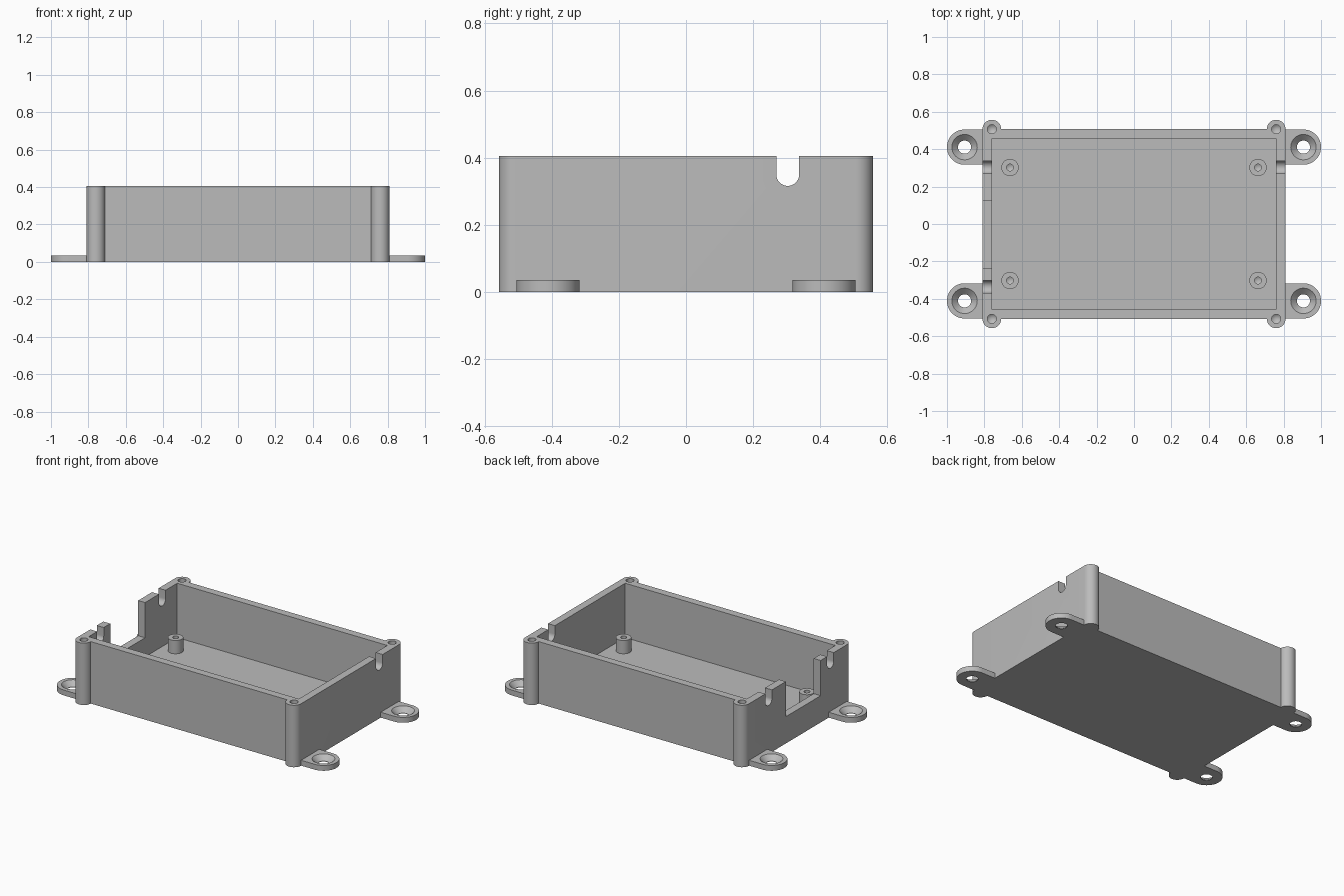
import bpy, bmesh
from math import sin, cos, pi, radians
from mathutils import Vector

if "Cube" in bpy.data.objects:
    bpy.data.objects.remove(bpy.data.objects["Cube"], do_unlink=True)

grey = bpy.data.materials.new("plain grey")
grey.use_nodes = True
grey.diffuse_color = (0.5, 0.5, 0.5, 1)
grey.node_tree.nodes["Principled BSDF"].inputs["Base Color"].default_value = (0.5, 0.5, 0.5, 1)

SIDES = [(sx, sy) for sx in (1, -1) for sy in (1, -1)]
LENGTH, WIDTH, HEIGHT = 0.81, 0.507, 0.405   # half length, half width, full height
WALL, TAB = 0.05, 0.035


def arc(cx, cy, r, start, end, steps=20):
    """Points of a circular arc, angles in degrees."""
    angles = [radians(start + (end - start) * i / steps) for i in range(steps + 1)]
    return [(cx + r * cos(a), cy + r * sin(a)) for a in angles]


def prism(bm, points, direction):
    """Close a flat outline and extrude it."""
    face = bm.faces.new([bm.verts.new(p) for p in points])
    result = bmesh.ops.extrude_face_region(bm, geom=[face], use_keep_orig=True)
    moved = [g for g in result["geom"] if isinstance(g, bmesh.types.BMVert)]
    bmesh.ops.translate(bm, verts=moved, vec=Vector(direction))


def box(bm, x0, x1, y0, y1, z0, z1):
    prism(bm, [(x0, y0, z0), (x1, y0, z0), (x1, y1, z0), (x0, y1, z0)], (0, 0, z1 - z0))


def lathe(bm, profile, x, y, sides=40):
    """Solid of revolution from (radius, height) pairs, capped at both ends."""
    rings = []
    for r, z in profile:
        count = 1 if r == 0 else sides
        rings.append([bm.verts.new((x + r * cos(2 * pi * i / sides),
                                    y + r * sin(2 * pi * i / sides), z)) for i in range(count)])
    for a, b in zip(rings, rings[1:]):
        for i in range(sides):
            corners = [a[i % len(a)], a[(i + 1) % len(a)], b[(i + 1) % len(b)], b[i % len(b)]]
            bm.faces.new(list(dict.fromkeys(corners)))
    for ring in (rings[0], rings[-1]):
        if len(ring) > 1:
            bm.faces.new(ring)


def make(name, bm):
    bmesh.ops.recalc_face_normals(bm, faces=bm.faces)
    mesh = bpy.data.meshes.new(name)
    bm.to_mesh(mesh)
    bm.free()
    mesh.materials.append(grey)
    obj = bpy.data.objects.new(name, mesh)
    bpy.context.collection.objects.link(obj)
    return obj


def cut(obj, cutter):
    """Subtract the cutter, bake the result and discard the cutter."""
    cutter.hide_render = True
    mod = obj.modifiers.new("cut", "BOOLEAN")
    mod.operation, mod.solver, mod.object = "DIFFERENCE", "EXACT", cutter
    graph = bpy.context.evaluated_depsgraph_get()
    graph.update()
    baked = bpy.data.meshes.new_from_object(obj.evaluated_get(graph))
    obj.modifiers.clear()
    obj.data = baked
    bpy.data.objects.remove(cutter, do_unlink=True)


def smooth(obj):
    bpy.ops.object.select_all(action="DESELECT")
    obj.select_set(True)
    bpy.context.view_layer.objects.active = obj
    bpy.ops.object.shade_smooth_by_angle(angle=radians(30))


# Tray: rectangular outline with a half-round screw post at each corner
post_x = LENGTH - WALL
outline = (arc(post_x, WIDTH, WALL, 0, 180) + arc(-post_x, WIDTH, WALL, 0, 180)
           + arc(-post_x, -WIDTH, WALL, 180, 360) + arc(post_x, -WIDTH, WALL, 180, 360))
bm = bmesh.new()
prism(bm, [(x, y, 0) for x, y in outline], (0, 0, HEIGHT))
tray = make("enclosure_tray", bm)

# Cavity
bm = bmesh.new()
box(bm, -post_x, post_x, WALL - WIDTH, WIDTH - WALL, WALL, 0.6)
cut(tray, make("cavity_cutter", bm))

# Round-bottomed cable slots, wide port notch and blind screw holes
bm = bmesh.new()
for side, y in ((1, 0.303), (-1, 0.303), (-1, -0.335)):
    slot = [(y + 0.034, 0.6)] + arc(y, 0.35, 0.034, 0, -180) + [(y - 0.034, 0.6)]
    prism(bm, [(side * 0.7, a, z) for a, z in slot], (side * 0.2, 0, 0))
box(bm, -0.9, -0.7, -0.234, 0.126, 0.175, 0.6)
for sx, sy in SIDES:
    lathe(bm, [(0, 0.18), (0.024, 0.2), (0.024, 0.6)], sx * post_x, sy * WIDTH, 24)
cut(tray, make("openings_cutter", bm))
smooth(tray)

# Mounting tabs with countersunk holes
for sx, sy in SIDES:
    end = "front" if sy < 0 else "back"
    hand = "left" if sx > 0 else "right"
    tab_x, tab_y, r = 0.906, 0.411, 0.094
    shape = [(LENGTH, tab_y - r)] + arc(tab_x, tab_y, r, -90, 90, 32) + [(LENGTH, tab_y + r)]
    bm = bmesh.new()
    prism(bm, [(sx * x, sy * y, 0) for x, y in shape], (0, 0, TAB))
    tab = make(f"mounting_tab_{end}_{hand}", bm)
    bm = bmesh.new()
    lathe(bm, [(0.035, -0.02), (0.035, 0.003), (0.068, TAB), (0.068, 0.1)],
          sx * tab_x, sy * tab_y)
    cut(tab, make("countersink_cutter", bm))
    smooth(tab)

    # Hollow standoff on the floor
    bm = bmesh.new()
    lathe(bm, [(0.046, WALL), (0.046, 0.137), (0.018, 0.137), (0.018, 0.07), (0, 0.06)],
          sx * 0.663, sy * 0.302)
    smooth(make(f"standoff_{end}_{hand}", bm))
